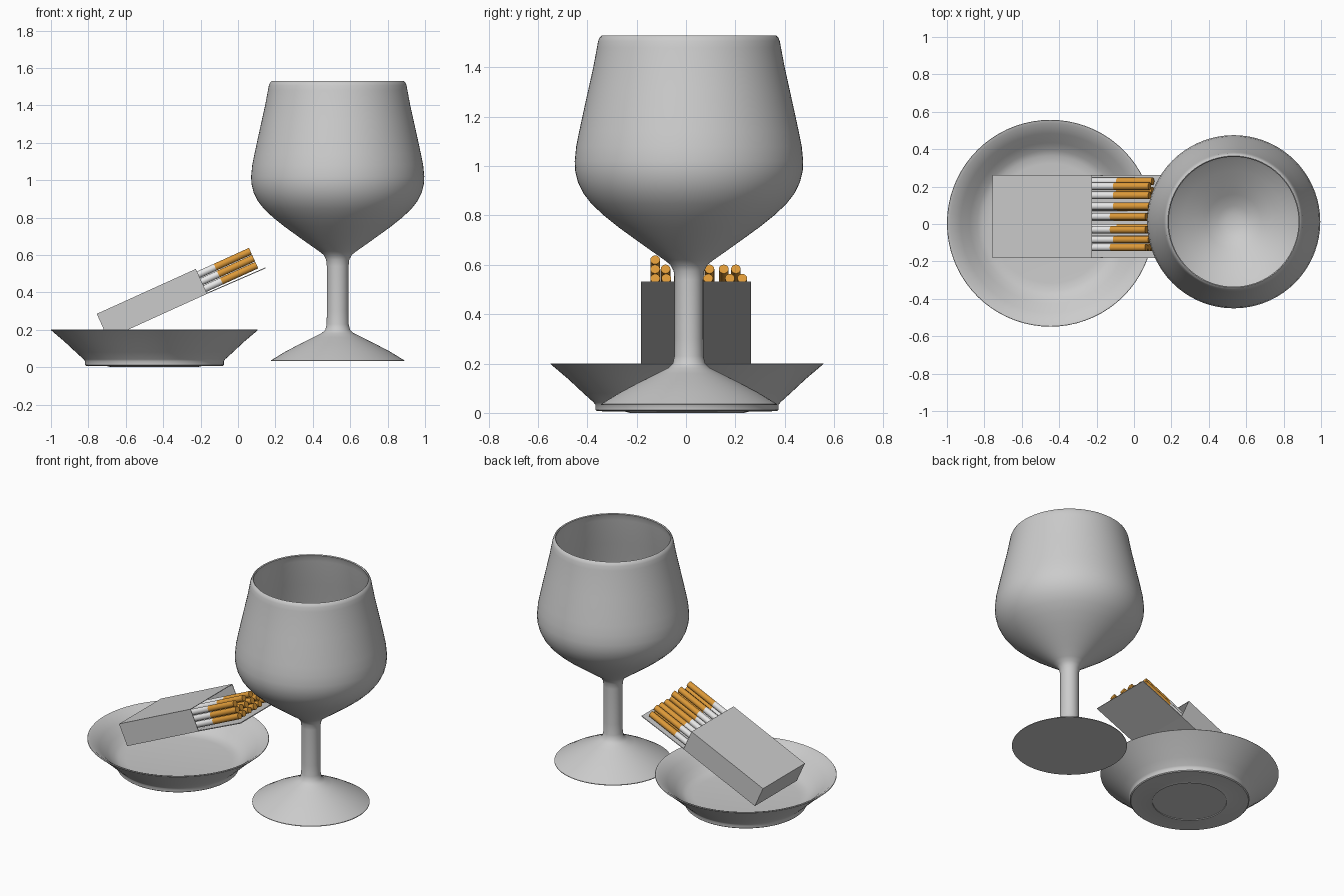
import bpy, bmesh, math
from mathutils import Matrix, Vector

if "Cube" in bpy.data.objects:
    bpy.data.objects.remove(bpy.data.objects["Cube"])


def material(name, rgb):
    m = bpy.data.materials.new(name)
    m.diffuse_color = (*rgb, 1)
    m.use_nodes = True
    m.node_tree.nodes["Principled BSDF"].inputs["Base Color"].default_value = m.diffuse_color
    return m


GREY = material("light_grey", (0.6, 0.6, 0.6))
WHITE = material("paper_white", (0.8, 0.8, 0.8))
ORANGE = material("filter_orange", (0.72, 0.32, 0.04))


def finish(bm, name, mats, smooth=False):
    bmesh.ops.recalc_face_normals(bm, faces=bm.faces)
    me = bpy.data.meshes.new(name)
    bm.to_mesh(me)
    bm.free()
    ob = bpy.data.objects.new(name, me)
    bpy.context.collection.objects.link(ob)
    for m in mats:
        me.materials.append(m)
    if smooth:
        bpy.ops.object.select_all(action='DESELECT')
        ob.select_set(True)
        bpy.context.view_layer.objects.active = ob
        bpy.ops.object.shade_smooth_by_angle(angle=math.radians(35))
    return ob


def lathe(name, profile, centre, steps=72):
    """Spin a radius/height profile that starts and ends on the axis."""
    bm = bmesh.new()
    verts = [bm.verts.new((r, 0, z)) for r, z in profile]
    edges = [bm.edges.new(p) for p in zip(verts, verts[1:])]
    bmesh.ops.spin(bm, geom=verts + edges, cent=(0, 0, 0), axis=(0, 0, 1),
                   angle=math.tau, steps=steps)
    bmesh.ops.remove_doubles(bm, verts=bm.verts, dist=0.0005)
    bmesh.ops.translate(bm, verts=bm.verts, vec=(*centre, 0))
    return finish(bm, name, [GREY], True)


# Dish: flat foot, flared wall, smooth inner floor
lathe("dish", [
    (0, 0.005), (0.23, 0.005), (0.23, 0), (0.25, 0.005), (0.365, 0.007), (0.371, 0.012),
    (0.371, 0.032), (0.378, 0.042), (0.42, 0.08), (0.48, 0.136), (0.553, 0.198), (0.551, 0.201),
    (0.535, 0.197), (0.48, 0.155), (0.43, 0.108), (0.39, 0.075), (0.36, 0.062),
    (0.32, 0.058), (0, 0.058)], (-0.447, 0.004))

# Goblet: foot, stem, thin-walled bowl
bowl = [(0.1, 0.62), (0.16, 0.662), (0.22, 0.705), (0.285, 0.752), (0.345, 0.80), (0.395, 0.847),
        (0.428, 0.89), (0.45, 0.935), (0.461, 0.98), (0.463, 1.02), (0.457, 1.08), (0.445, 1.14),
        (0.43, 1.21), (0.408, 1.31), (0.388, 1.40), (0.373, 1.48), (0.368, 1.507)]
inner = [(r - 0.014, z + 0.018 * max(0, (1.0 - z) / 0.4)) for r, z in reversed(bowl)]
lathe("goblet", [
    (0, 0.032), (0.357, 0.032), (0.357, 0.036), (0.28, 0.083), (0.2, 0.125), (0.13, 0.16),
    (0.085, 0.182), (0.066, 0.2), (0.059, 0.23), (0.058, 0.3), (0.058, 0.54), (0.062, 0.575),
    (0.075, 0.6)] + bowl + [(0.361, 1.523), (0.352, 1.53), (0.347, 1.525)] + inner
    + [(0.04, 0.625), (0, 0.622)], (0.533, 0.012))

# Tilted frame for the pack: local x runs along the pack, z is its thickness
TILT = Matrix.Translation((-0.695, 0.04, 0.152)) @ Matrix.Rotation(math.radians(-24.4), 4, 'Y')
LENGTH, WIDTH, DEPTH, WALL = 0.582, 0.445, 0.146, 0.005


def cuboid(bm, lo, hi):
    lo, hi = Vector(lo), Vector(hi)
    size = hi - lo
    m = Matrix.Translation((lo + hi) / 2) @ Matrix.Diagonal((*size, 1))
    bmesh.ops.create_cube(bm, size=1, matrix=m)


# Open carton with thin walls
h = WIDTH / 2
bm = bmesh.new()
cuboid(bm, (0, -h, 0), (LENGTH, h, DEPTH))
bm.normal_update()
end = [f for f in bm.faces if f.normal.x > 0.9]
ring = bmesh.ops.inset_region(bm, faces=end, thickness=WALL)
floor = bmesh.ops.extrude_discrete_faces(bm, faces=end)['faces']
bmesh.ops.translate(bm, verts=floor[0].verts, vec=(-LENGTH + WALL, 0, 0))
bm.transform(TILT)
finish(bm, "carton", [GREY])

# Back panel that sticks out past the opening
bm = bmesh.new()
cuboid(bm, (LENGTH, -h, 0), (0.923, h, WALL))
bm.transform(TILT @ Matrix.Translation((LENGTH, 0, 0)) @ Matrix.Rotation(math.radians(0.9), 4, 'Y')
             @ Matrix.Translation((-LENGTH, 0, 0)))
finish(bm, "back_flap", [GREY])


def rod(bm, x0, x1, y, z, index):
    m = (Matrix.Translation(((x0 + x1) / 2, y - 0.04, z))
         @ Matrix.Rotation(math.pi / 2, 4, 'Y'))
    res = bmesh.ops.create_cone(bm, cap_ends=True, segments=18, radius1=0.0195,
                                radius2=0.0195, depth=x1 - x0, matrix=m)
    for f in {f for v in res['verts'] for f in v.link_faces}:
        f.material_index = index


# Three rows of cigarettes, white paper with orange filters
rows = [(0.112, (-0.125, -0.03, 0.04)),
        (0.071, (-0.125, -0.083, -0.03, 0.035, 0.095, 0.153, 0.202)),
        (0.030, (-0.125, -0.080, -0.02, 0.040, 0.09, 0.178, 0.228))]
bm = bmesh.new()
for z, ys in rows:
    for y in ys:
        rod(bm, 0.02, 0.68, y, z, 0)
        rod(bm, 0.68, 0.887, y, z, 1)
bm.transform(TILT)
finish(bm, "cigarettes", [WHITE, ORANGE], True)
